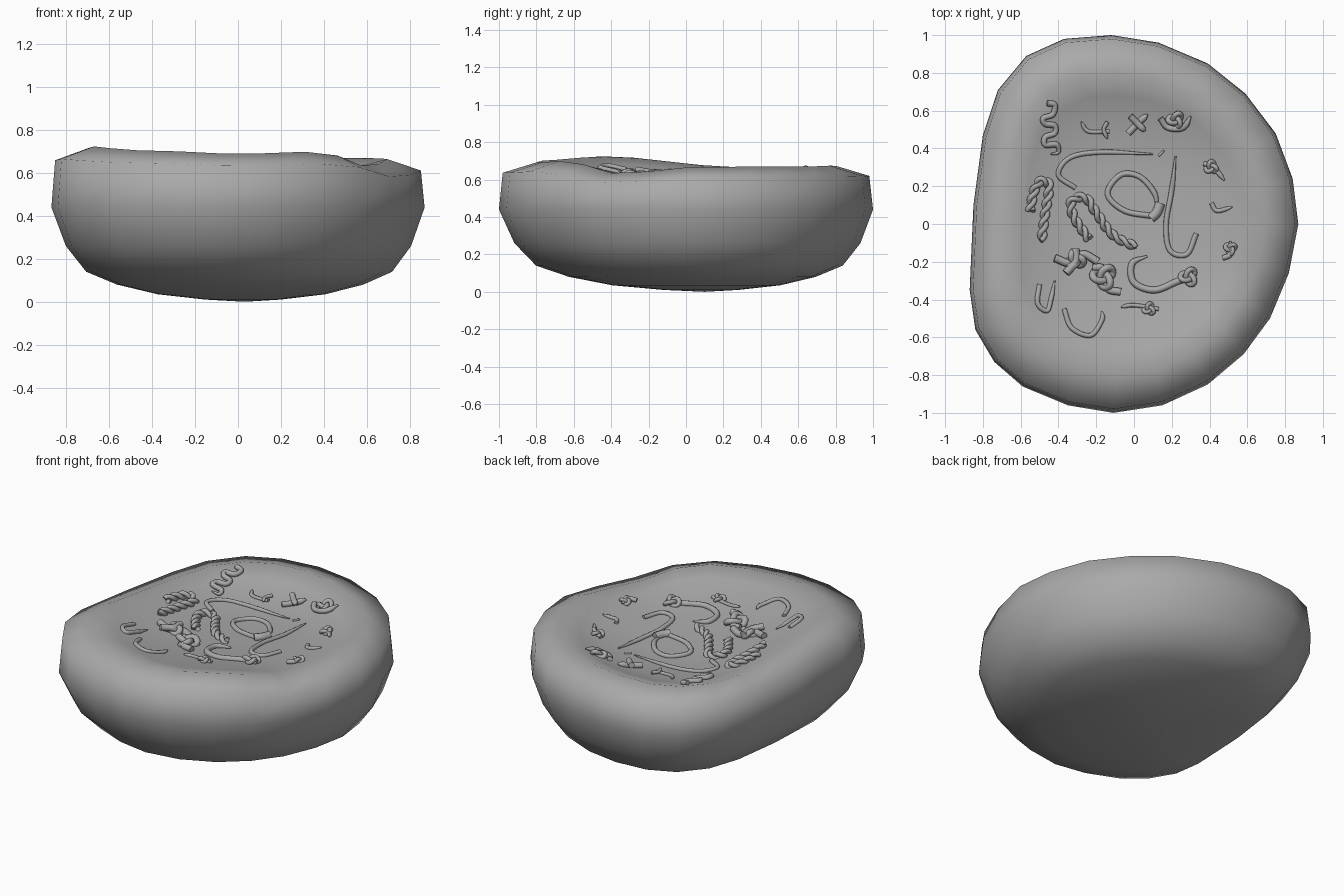
import bpy, bmesh, math
from math import sin, cos, pi
from mathutils import Vector
from mathutils.bvhtree import BVHTree

if "Cube" in bpy.data.objects:
    bpy.data.objects.remove(bpy.data.objects["Cube"], do_unlink=True)

# One grey for everything
stone = bpy.data.materials.new("stone_grey")
stone.use_nodes = True
GREY = (0.4, 0.4, 0.4, 1)
stone.diffuse_color = GREY
stone.node_tree.nodes["Principled BSDF"].inputs["Base Color"].default_value = GREY

# Plan outline of the stone, in hundredths
OUTLINE = [(-12, 100), (-37, 98), (-57, 89), (-72, 71), (-80, 47), (-85, 10),
           (-87, -35), (-84, -56), (-74, -73), (-59, -86), (-35, -96), (-11, -100),
           (15, -96), (39, -85), (58, -69), (72, -50), (82, -26), (87, 0),
           (84, 24), (75, 48), (59, 69), (39, 85), (13, 96)]
# Rim height at each twelfth of a turn from +x
RIM = [.665, .67, .67, .675, .665, .66, .68, .725, .705, .69, .70, .63]


def rim_height(p):
    a = (math.atan2(p.y, p.x) / (2 * pi) % 1) * len(RIM)
    i = int(a)
    t = a - i
    t = t * t * (3 - 2 * t)
    return RIM[i % len(RIM)] * (1 - t) + RIM[(i + 1) % len(RIM)] * t


def floor_height(y):
    return .585 - .05 * y


# Shell below: scale of the outline and fixed height
SIDE = [(.2, .01), (.45, .035), (.66, .08), (.82, .14), (.925, .26), (1, .44)]
# Lip and dished top: scale of the outline and share of floor-to-rim height
TOP = [(.8, 1), (.68, .66), (.55, .28), (.3, .03)]
# The underside leans slightly towards the back
LEAN = Vector((.03, .1, 0))


def build_body():
    bm = bmesh.new()
    rings = []
    outline = [Vector((x / 100, y / 100, 0)) for x, y in OUTLINE]

    def ring(scale, height, shift=Vector()):
        rings.append([bm.verts.new(p * scale + shift + Vector((0, 0, height(p))))
                      for p in outline])

    for s, z in SIDE:
        ring(s, lambda p: z, LEAN * (1 - s))
    ring(.98, lambda p: rim_height(p) * .92)
    for s, k in TOP:
        ring(s, lambda p: floor_height(p.y * s) * (1 - k) + k * rim_height(p))
    n = len(outline)
    for low, high in zip(rings, rings[1:]):
        for i in range(n):
            j = (i + 1) % n
            bm.faces.new((low[i], low[j], high[j], high[i]))
    for loop, centre in ((rings[0], LEAN), (rings[-1], (0, 0, floor_height(0)))):
        pole = bm.verts.new(centre)
        for i in range(n):
            bm.faces.new((loop[i], loop[(i + 1) % n], pole))
    bmesh.ops.recalc_face_normals(bm, faces=bm.faces)
    for f in bm.faces:
        f.smooth = True
    tree = BVHTree.FromBMesh(bm)
    me = bpy.data.meshes.new("stone_body")
    bm.to_mesh(me)
    bm.free()
    me.materials.append(stone)
    bpy.context.collection.objects.link(bpy.data.objects.new("stone_body", me))
    return tree


surface = build_body()


def on_top(x, y, lift):
    hit = surface.ray_cast(Vector((x, y, 2)), Vector((0, 0, -1)))[0]
    return Vector((x, y, hit.z + lift))


def smooth_path(points, steps=7):
    """Rounded path through points given in hundredths."""
    p = [Vector((x / 100, y / 100)) for x, y in points]
    p = [2 * p[0] - p[1]] + p + [2 * p[-1] - p[-2]]
    out = []
    for a, b, c, d in zip(p, p[1:], p[2:], p[3:]):
        for k in range(steps):
            t = k / steps
            out.append(.5 * (2 * b + (c - a) * t + (2 * a - 5 * b + 4 * c - d) * t * t
                             + (3 * b - a - 3 * c + d) * t ** 3))
    return out + [p[-2]]


def tube(name, points, radius, closed=False, taper=False):
    cu = bpy.data.curves.new(name, "CURVE")
    cu.dimensions = "3D"
    cu.bevel_depth = radius
    cu.bevel_resolution = 2
    cu.use_fill_caps = True
    sp = cu.splines.new("POLY")
    sp.points.add(len(points) - 1)
    sp.use_cyclic_u = closed
    for i, (q, v) in enumerate(zip(sp.points, points)):
        q.co = (*v, 1)
        q.radius = min(1, .3 + 4 * (1 - i / (len(points) - 1))) if taper else 1
    sp.use_smooth = True
    cu.materials.append(stone)
    ob = bpy.data.objects.new(name, cu)
    bpy.context.collection.objects.link(ob)
    bpy.ops.object.select_all(action="DESELECT")
    ob.select_set(True)
    bpy.context.view_layer.objects.active = ob
    bpy.ops.object.convert(target="MESH")


def strand(name, radius, points, lift=.3, taper=True):
    tube(name, [on_top(v.x, v.y, radius * lift) for v in smooth_path(points)],
         radius, taper=taper)


def twisted_rope(name, points, radius=.014, pitch=.11):
    """Two strands wound around one path."""
    path = smooth_path(points, 14)
    for s in range(2):
        out, run = [], 0
        for i, v in enumerate(path):
            d = (path[min(i + 1, len(path) - 1)] - path[max(i - 1, 0)]).normalized()
            run += (v - path[i - 1]).length if i else 0
            a = 2 * pi * run / pitch + s * pi
            side = Vector((-d.y, d.x)) * cos(a) * radius
            out.append(on_top(v.x + side.x, v.y + side.y, radius * (.6 + sin(a))))
        tube(f"{name}_{'ab'[s]}", out, radius)


def knot(name, x, y, size, radius, turn=0):
    """Overhand knot as a closed three-lobed loop."""
    pts = []
    for k in range(36):
        t = 2 * pi * k / 36
        u, v = sin(t) + 2 * sin(2 * t), cos(t) - 2 * cos(2 * t)
        c, s = cos(turn) * size / 3, sin(turn) * size / 3
        pts.append(on_top(x + u * c - v * s, y + u * s + v * c,
                          radius * (.9 - .9 * sin(3 * t))))
    tube(name, pts, radius, closed=True)


# Loose bent strands
strand("long_hook", .013, [(-31, 19), (-40, 26), (-34, 35), (-18, 38), (10, 37)])
strand("short_tick", .007, [(13, 36), (16, 39)])
strand("tall_hook", .014, [(33, -5), (28, -16), (19, -14), (17, 0), (20, 18), (22, 36)])
strand("snare_loop", .015, [(11, 4), (-5, 7), (-14, 16), (-7, 26), (3, 25), (11, 16), (12, 7)])
strand("snare_band", .026, [(9, 3), (12, 6), (14, 11)], taper=False)
strand("wide_hook", .018, [(33, -28), (24, -30), (11, -35), (0, -31), (-1, -21), (7, -17)])
strand("narrow_hook", .013, [(-50, -32), (-51, -42), (-46, -46), (-44, -40), (-42, -30)])
strand("round_hook", .013, [(-37, -45), (-33, -55), (-23, -59), (-17, -51), (-17, -46)])
strand("front_tail", .011, [(13, -45), (0, -43), (-7, -44)])
strand("back_hook", .011, [(-13, 49), (-24, 49), (-28, 54)])
strand("back_hook_wrap", .011, [(-14, 54), (-16, 50), (-14, 45)], 1.2)
strand("crescent", .012, [(41, 11), (44, 7), (52, 9)])
strand("curl", .016, [(-46, 64), (-42, 63), (-43, 58), (-48, 56), (-47, 53), (-42, 52),
                      (-42, 48), (-47, 46), (-47, 42), (-41, 42), (-40, 38), (-44, 37)], .6)

# Tails and crossings of the knotted pieces
strand("cross_under", .018, [(-3, 48), (2, 53), (7, 58)], .6)
strand("cross_over", .018, [(-2, 57), (2, 53), (6, 49)], 1.6)
strand("back_bow", .016, [(14, 56), (18, 51), (26, 51), (30, 57)], .7)
strand("right_tail", .013, [(37, 32), (42, 30), (48, 23)], .7)
strand("side_tail", .014, [(47, -18), (51, -16), (51, -9)], .7)
strand("left_tail", .021, [(-42, -18), (-33, -21), (-27, -16), (-19, -20)], .6, False)
strand("left_wrap", .021, [(-36, -26), (-31, -20), (-31, -13)], 1.4, False)
strand("middle_tail", .02, [(-22, -23), (-16, -24), (-14, -34), (-7, -36)], .6, False)

# Knots: centre, size, strand radius, turn
for name, x, y, size, r, turn in [
        ("back_bow_knot", .22, .55, .04, .014, .4),
        ("right_knot", .41, .30, .032, .012, 1),
        ("side_knot", .51, -.13, .03, .011, 0),
        ("wide_hook_knot", .29, -.28, .045, .014, .5),
        ("front_tail_knot", .08, -.45, .03, .011, .8),
        ("middle_knot", -.16, -.28, .06, .019, .3),
        ("left_knot", -.31, -.19, .045, .018, 1.2)]:
    knot(name, x, y, size, r, turn)

# Twisted two-strand ropes
twisted_rope("left_rope", [(-55, 7), (-53, 17), (-49, 23), (-45, 20), (-47, 6), (-49, -9)])
twisted_rope("centre_rope", [(-24, -8), (-32, 4), (-33, 12), (-26, 14),
                             (-20, 6), (-11, -6), (1, -12)])
